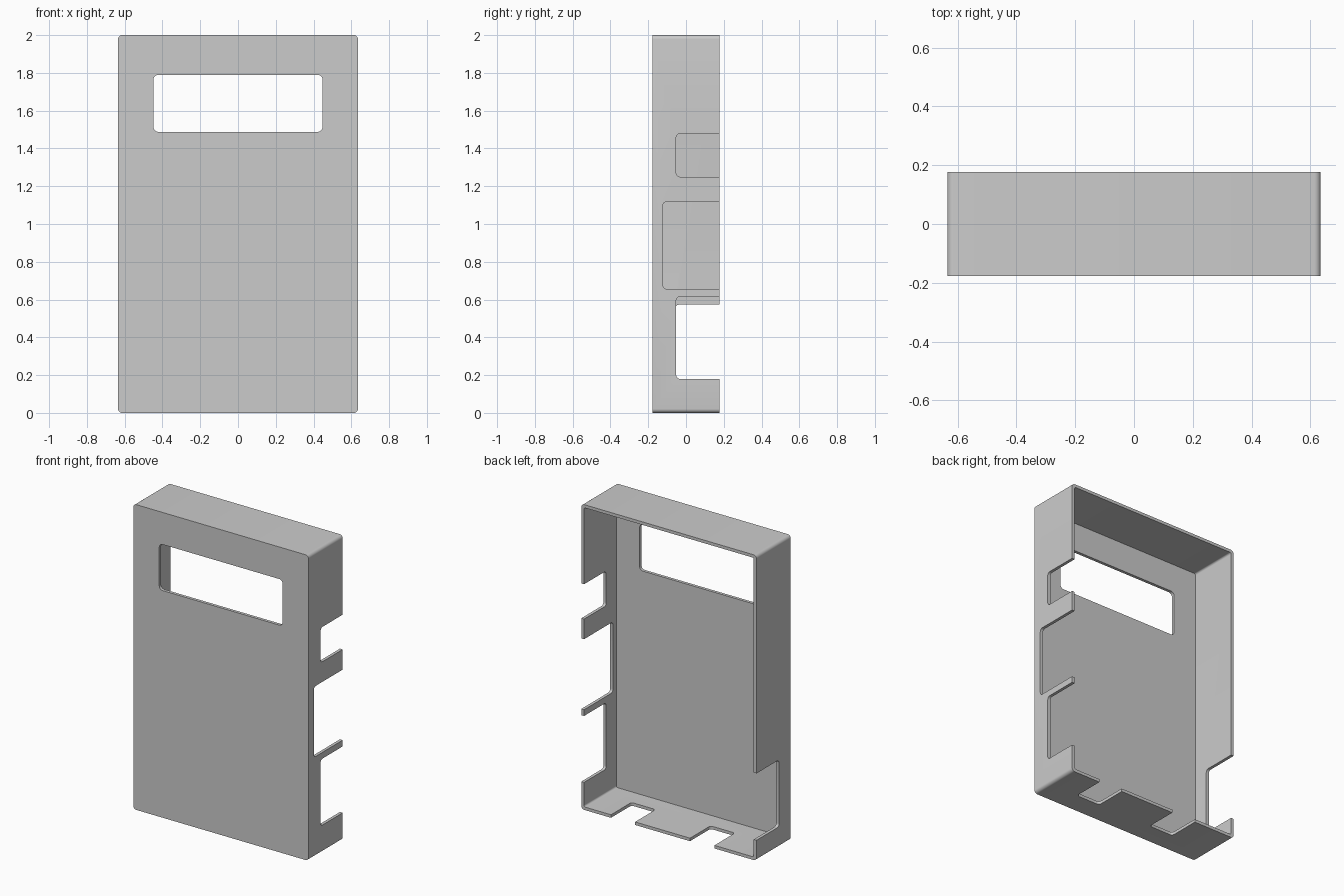
import bpy
import bmesh
from mathutils import Vector

default = bpy.data.objects.get("Cube")
if default:
    bpy.data.objects.remove(default, do_unlink=True)

W, D, H = 0.635, 0.177, 2.0    # half width, half depth, height
WALL = 0.02
OUT = 0.3                      # how far cutters reach past the rim

grey = bpy.data.materials.new("plain grey")
grey.use_nodes = True
colour = (0.6, 0.6, 0.6, 1)
grey.diffuse_color = colour
grey.node_tree.nodes["Principled BSDF"].inputs["Base Color"].default_value = colour


def rounded_block(name, low, high, axis, radius):
    """Box between two corners, with the edges along one axis rounded."""
    low, high = Vector(low), Vector(high)
    bm = bmesh.new()
    bmesh.ops.create_cube(bm, size=1)
    for v in bm.verts:
        v.co = (low + high) / 2 + v.co * (high - low)
    edges = [e for e in bm.edges
             if abs((e.verts[0].co - e.verts[1].co).normalized()[axis]) > 0.9]
    bmesh.ops.bevel(bm, geom=edges, offset=radius, segments=6,
                    profile=0.5, affect='EDGES')
    mesh = bpy.data.meshes.new(name)
    bm.to_mesh(mesh)
    bm.free()
    mesh.materials.append(grey)
    obj = bpy.data.objects.new(name, mesh)
    bpy.context.collection.objects.link(obj)
    return obj


# Outer shell
shell = rounded_block("case_shell", (-W, -D, 0), (W, D, H), 1, 0.022)
cutters = []

# Hollow, open at the back
cutters.append(rounded_block("hollow_cutter", (-W + WALL, -D + WALL, WALL),
                             (W - WALL, OUT, H - WALL), 1, 0.012))

# Display window in the front panel
cutters.append(rounded_block("window_cutter", (-0.447, -OUT, 1.488),
                             (0.447, 0, 1.79), 1, 0.025))

# Notches in the side walls: side, bottom, top, front limit
for side, bottom, top, front in ((1, 0.18, 0.615, -0.052),
                                 (1, 0.656, 1.118, -0.122),
                                 (1, 1.25, 1.478, -0.052),
                                 (-1, 0.135, 0.573, -0.056)):
    xs = sorted((side * (W - 0.1), side * (W + 0.1)))
    cutters.append(rounded_block("side_notch_cutter", (xs[0], front, bottom),
                                 (xs[1], OUT, top), 0, 0.02))

# Notches in the bottom wall
for left, right in ((0.245, 0.42), (-0.33, -0.153)):
    cutters.append(rounded_block("bottom_notch_cutter", (left, -0.035, -0.1),
                                 (right, OUT, 0.1), 2, 0.02))

# Cut everything out, then drop the helpers
bpy.ops.object.select_all(action='DESELECT')
bpy.context.view_layer.objects.active = shell
shell.select_set(True)
for cutter in cutters:
    cutter.hide_render = True
    mod = shell.modifiers.new("cut", 'BOOLEAN')
    mod.operation = 'DIFFERENCE'
    mod.solver = 'EXACT'
    mod.object = cutter
    bpy.ops.object.modifier_apply(modifier=mod.name)
    bpy.data.objects.remove(cutter, do_unlink=True)

bpy.ops.object.shade_smooth_by_angle(angle=0.6)
